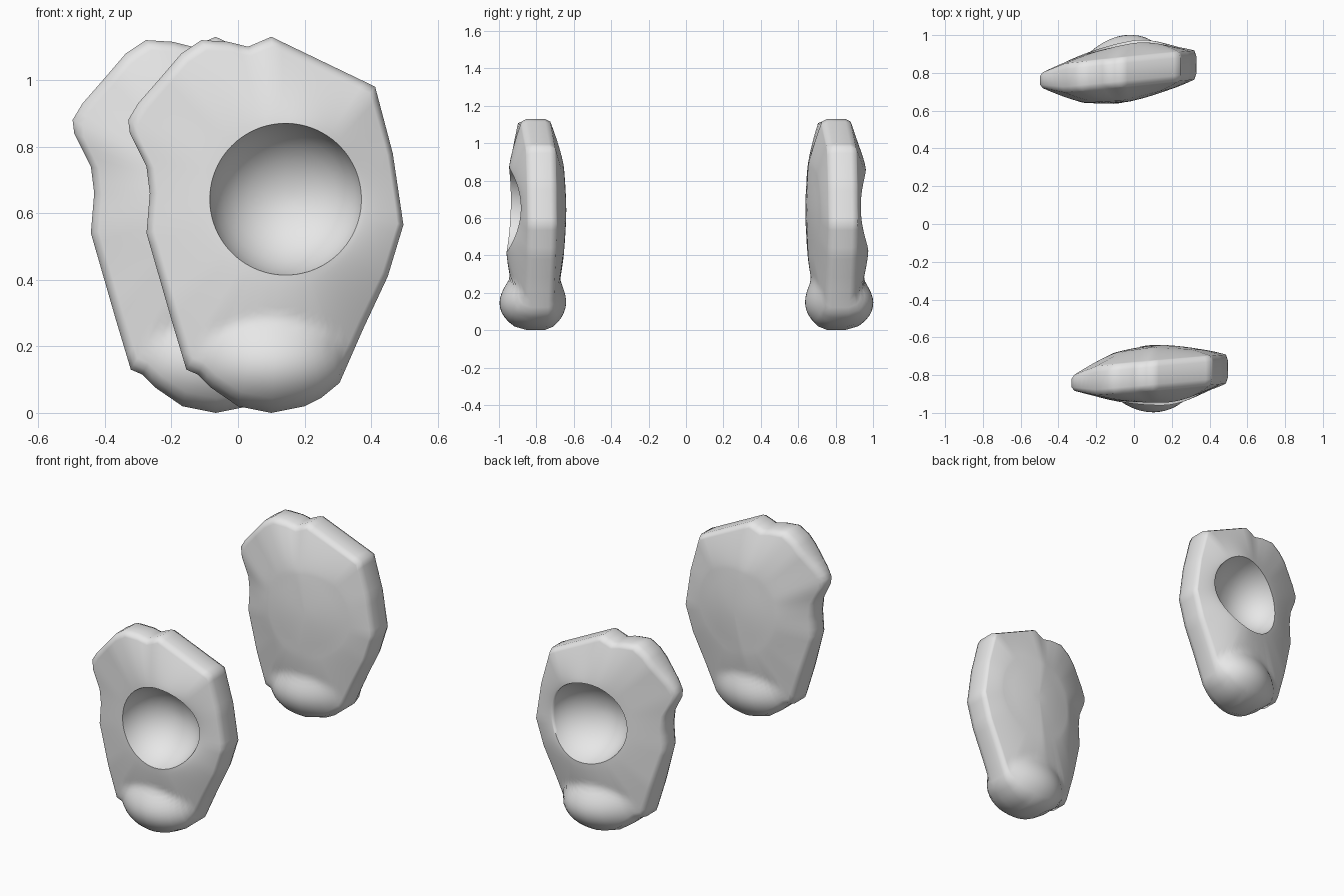
import bpy, bmesh, math
from mathutils import Vector

cube = bpy.data.objects.get("Cube")
if cube:
    bpy.data.objects.remove(cube, do_unlink=True)

grey = bpy.data.materials.new("plain grey")
grey.use_nodes = True
COLOUR = (0.8, 0.8, 0.8, 1)
grey.diffuse_color = COLOUR
grey.node_tree.nodes["Principled BSDF"].inputs["Base Color"].default_value = COLOUR

# Silhouette (x, z) of one ear, clockwise from the top
OUTLINE = [Vector(p) for p in (
    (.10, 1.13), (.412, .98), (.465, .78), (.497, .565), (.45, .41), (.375, .25),
    (.305, .09), (.25, .045), (.2, .02), (.1, 0), (0, .02), (-.08, .075),
    (-.12, .115), (-.155, .13), (-.2, .28), (-.275, .54), (-.265, .66),
    (-.275, .74), (-.325, .84), (-.33, .88), (-.3, .93), (-.23, 1.01),
    (-.17, 1.08), (-.11, 1.12), (-.03, 1.115), (.03, 1.10))]
CUP = Vector((.143, .642))
CUP_RADIUS = .228
CUP_FLOOR = -.75
BACK_PEAK = -.64
LOBE_Y = -.82


def resample(points, step):
    result = []
    for a, b in zip(points, points[1:] + points[:1]):
        n = max(1, round((b - a).length / step))
        result += [a.lerp(b, i / n) for i in range(n)]
    return result


def middle(x):
    return -.812 + .09 * x


def half_edge(x):
    """Half the band width, thinner at the side tip."""
    return .077 - .3 * max(0, -.2 - x)


def lobe(p):
    """Half depth of the rounded lobe at the bottom."""
    d = 1 - ((p.x - .1) / .215) ** 2 - ((p.y - .145) / .145) ** 2
    return math.copysign(.177 * math.sqrt(abs(d)), d)


def add_lobe(p, y, side):
    """Blend the lobe into the face on the given side with a soft crease."""
    a, b, k = (y - LOBE_Y) * side, lobe(p), .08
    h = max(k - abs(a - b), 0) / k
    return LOBE_Y + side * (max(a, b) + h * h * k / 4)


def rim_depth(p):
    """Cup rim is highest below, and falls away to both sides."""
    u = (p.x - CUP.x) / CUP_RADIUS
    v = (p.y - CUP.y) / CUP_RADIUS
    return -.953 + .007 * v + (.07 if u > 0 else .016) * u * u


def plateau_depth(p):
    """Back plateau leans away more on the side of the tip."""
    d = p.x - .1
    return -.652 - (.05 * d if d > 0 else -.13 * d)


def build_rings():
    edge = resample(OUTLINE, .035)
    circle = [CUP + (p - CUP).normalized() * CUP_RADIUS for p in edge]
    inner = [CUP + (p - CUP) * .97 for p in edge]
    rings = []
    # Bowl of the cup
    for s in (.12, .3, .5, .68, .82, .92, .98, 1):
        k = (1 - math.sqrt(1 - s * s * .96)) / .8
        rings.append([(*(CUP + (c - CUP) * s), CUP_FLOOR + (rim_depth(c) - CUP_FLOOR) * k)
                      for c in circle])
    # Front face from the rim out to the edge
    for i in range(1, 17):
        t = i / 16
        ring = []
        for c, o in zip(circle, inner):
            p = c.lerp(o, t)
            e = middle(o.x) - half_edge(o.x)
            y = rim_depth(c) + (e - rim_depth(c)) * t ** 1.3
            ring.append((p.x, p.y, add_lobe(p, y, -1)))
        rings.append(ring)
    # Side band
    for side in (-.6, .6):
        rings.append([(p.x, p.y, middle(p.x) + side * half_edge(p.x)) for p in edge])
    # Back face, falling from a broad round plateau
    for i in range(16, -1, -1):
        t = i / 16
        ring = []
        for c, o in zip(circle, inner):
            p = c.lerp(o, t)
            e = middle(o.x) + half_edge(o.x)
            y = plateau_depth(c) + (e - plateau_depth(c)) * t ** 1.3
            ring.append((p.x, p.y, add_lobe(p, y, 1)))
        rings.append(ring)
    for s in (.75, .5, .25):
        rings.append([(*(CUP + (c - CUP) * s),
                       BACK_PEAK + (plateau_depth(c) - BACK_PEAK) * s ** 1.6) for c in circle])
    return rings


def make_ear(name, flip, shift, swing):
    """Mirror with flip, slide along x, and swing the far end outwards."""
    def place(x, z, y):
        return (x + shift, y * flip + swing * (x - .1), z)

    bm = bmesh.new()
    rings = [[bm.verts.new(place(*p)) for p in ring] for ring in build_rings()]
    for a, b in zip(rings, rings[1:]):
        for i in range(len(a)):
            j = (i + 1) % len(a)
            bm.faces.new((a[i], a[j], b[j], b[i]))
    # Close the cup floor and the middle of the back
    for ring, y in ((rings[0], CUP_FLOOR), (rings[-1], BACK_PEAK)):
        hub = bm.verts.new(place(CUP.x, CUP.y, y))
        for i in range(len(ring)):
            bm.faces.new((ring[i], ring[(i + 1) % len(ring)], hub))
    bmesh.ops.recalc_face_normals(bm, faces=bm.faces)
    mesh = bpy.data.meshes.new(name)
    bm.to_mesh(mesh)
    bm.free()
    mesh.materials.append(grey)
    ear = bpy.data.objects.new(name, mesh)
    bpy.context.collection.objects.link(ear)
    bpy.ops.object.select_all(action="DESELECT")
    ear.select_set(True)
    bpy.context.view_layer.objects.active = ear
    bpy.ops.object.shade_smooth_by_angle(angle=math.radians(75))


make_ear("front_ear", 1, 0, 0)
make_ear("back_ear", -1, -.167, .19)
